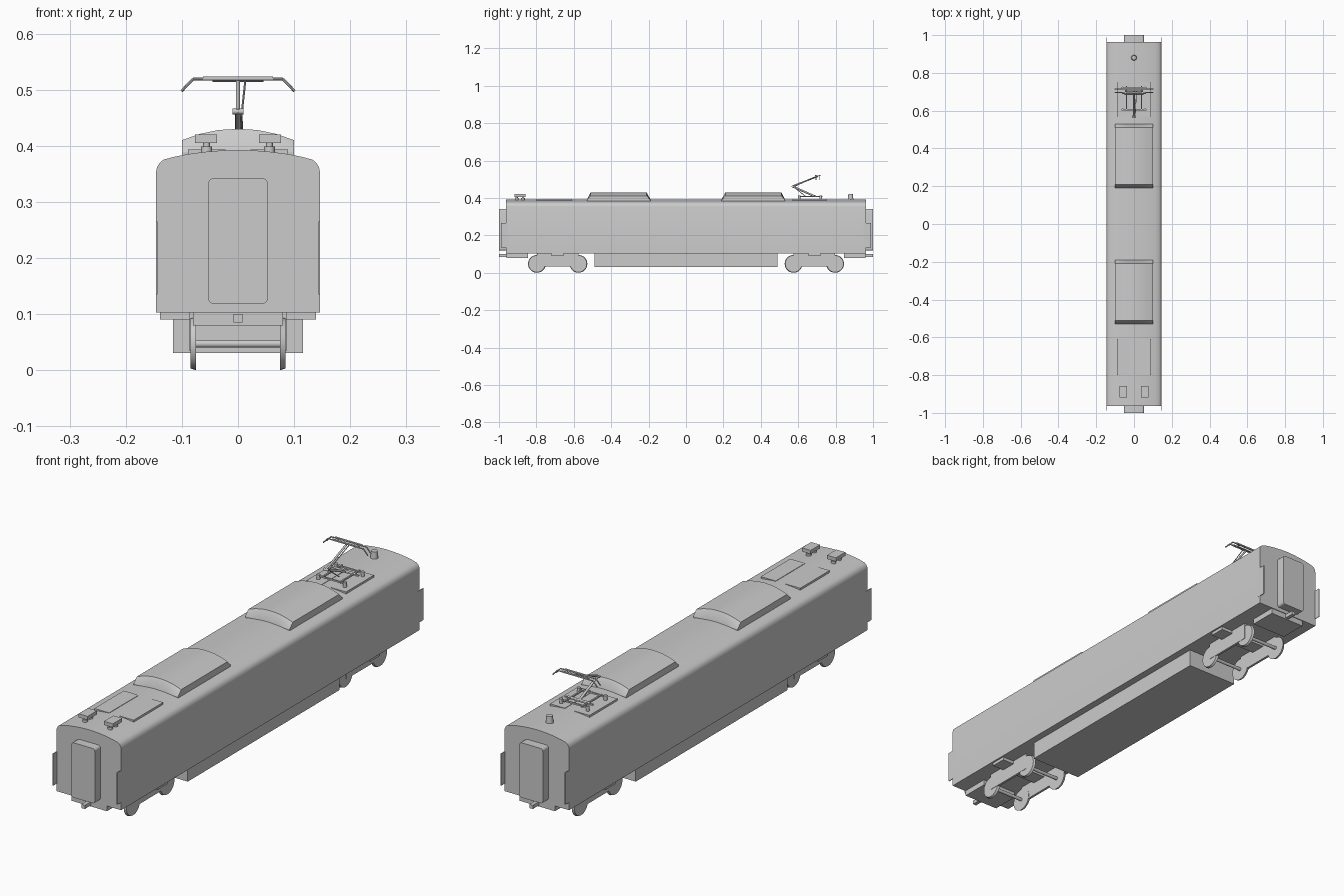
import bpy, bmesh, math
from mathutils import Vector

if "Cube" in bpy.data.objects:
    bpy.data.objects.remove(bpy.data.objects["Cube"])


def finish(bm, name, smooth=True):
    bmesh.ops.recalc_face_normals(bm, faces=bm.faces[:])
    me = bpy.data.meshes.new(name)
    bm.to_mesh(me)
    bm.free()
    ob = bpy.data.objects.new(name, me)
    bpy.context.collection.objects.link(ob)
    if smooth:
        bpy.ops.object.select_all(action='DESELECT')
        ob.select_set(True)
        bpy.context.view_layer.objects.active = ob
        bpy.ops.object.shade_smooth_by_angle(angle=math.radians(35))
    return ob


def box(name, x0, x1, y0, y1, z0, z1):
    bm = bmesh.new()
    bmesh.ops.create_cube(bm, size=1)
    for v in bm.verts:
        v.co = Vector(((x0, x1)[v.co.x > 0], (y0, y1)[v.co.y > 0], (z0, z1)[v.co.z > 0]))
    return finish(bm, name, False)


def loft(name, rings, smooth=True):
    """Skin a list of equal-length closed rings and cap both ends."""
    bm = bmesh.new()
    vs = [[bm.verts.new(p) for p in r] for r in rings]
    n = len(vs[0])
    for a, b in zip(vs, vs[1:]):
        for i in range(n):
            bm.faces.new((a[i], a[(i + 1) % n], b[(i + 1) % n], b[i]))
    bm.faces.new(vs[0])
    bm.faces.new(vs[-1])
    return finish(bm, name, smooth)


def rod(name, a, b, r, r2=None, seg=12):
    a, b = Vector(a), Vector(b)
    d = b - a
    bm = bmesh.new()
    bmesh.ops.create_cone(bm, cap_ends=True, segments=seg, radius1=r,
                          radius2=r if r2 is None else r2, depth=d.length)
    q = d.to_track_quat('Z', 'Y')
    for v in bm.verts:
        v.co = q @ v.co + (a + b) / 2
    return finish(bm, name)


def mirrored(half):
    return half + [(-x, z) for x, z in reversed(half) if x > 0]


# Car body: constant section with rounded cantrail and shallow roof
half = [(0.146, 0.103), (0.146, 0.353), (0.1445, 0.361), (0.140, 0.369), (0.133, 0.375),
        (0.115, 0.380), (0.09, 0.385), (0.06, 0.389), (0.03, 0.3915), (0, 0.3925)]
sec = mirrored(half)
loft("car_body", [[(x, y, z) for x, z in sec] for y in (-0.963, 0.963)])

# Roof equipment pods with sloped ends
low = mirrored([(0.1, 0.38), (0.1, 0.388), (0.1, 0.389), (0.05, 0.390), (0, 0.391)])
top = mirrored([(0.1, 0.38), (0.1, 0.41), (0.068, 0.421), (0.035, 0.428), (0, 0.43)])
for name, c in (("front_roof_pod", -0.36), ("rear_roof_pod", 0.36)):
    loft(name, [[(x, c + d, z) for x, z in p]
                for p, d in ((low, -0.17), (top, -0.15), (top, 0.15), (low, 0.17))])

# Underfloor equipment box
box("underfloor_box", -0.116, 0.116, -0.49, 0.49, 0.031, 0.104)

for s, end in ((-1, "front"), (1, "rear")):
    # Gangway: rounded rectangle
    ring = []
    for cx, cz, a0 in ((0.043, 0.332, 0), (-0.043, 0.332, 90), (-0.043, 0.128, 180), (0.043, 0.128, 270)):
        for k in range(5):
            a = math.radians(a0 + 22.5 * k)
            ring.append((cx + 0.01 * math.cos(a), cz + 0.01 * math.sin(a)))
    loft(end + "_gangway", [[(x, y, z) for x, z in ring] for y in (0.955 * s, 1.0 * s)])

    # Coupler, its mounting block and side fins
    box(end + "_coupler", -0.008, 0.008, *sorted((0.9 * s, 1.0 * s)), 0.085, 0.100)
    box(end + "_coupler_block", -0.08, 0.08, *sorted((0.845 * s, 0.96 * s)), 0.08, 0.104)
    for m in (-1, 1):
        box(end + "_corner_fin", *sorted((0.1435 * m, 0.1465 * m)),
            *sorted((0.95 * s, 0.988 * s)), 0.135, 0.265)

    # Bogie: bolster, side frames, axles and wheels
    yc = 0.686 * s
    box(end + "_bogie_bolster", -0.139, 0.139, yc - 0.032, yc + 0.032, 0.09, 0.104)
    for m in (-1, 1):
        box(end + "_bogie_frame", *sorted((0.076 * m, 0.086 * m)), yc - 0.11, yc + 0.11, 0.034, 0.104)
    for dy in (-0.111, 0.111):
        y = yc + dy
        rod(end + "_axle", (-0.08, y, 0.047), (0.08, y, 0.047), 0.007)
        for m in (-1, 1):
            rod(end + "_wheel", (0.075 * m, y, 0.0475), (0.0845 * m, y, 0.0475), 0.0475, 0.0445, 32)

# Roof plates on either side of the centre line
for m in (-1, 1):
    for name, y0, y1 in (("front_roof_plate", -0.80, -0.61), ("pantograph_plate", 0.57, 0.75)):
        box(name, *sorted((0.022 * m, 0.089 * m)), y0, y1, 0.38, 0.3935)

    # Small raised roof boxes on feet
    box("roof_box", *sorted((0.037 * m, 0.077 * m)), -0.918, -0.857, 0.405, 0.420)
    for y in (-0.905, -0.872):
        rod("roof_box_foot", (0.056 * m, y, 0.385), (0.056 * m, y, 0.407), 0.006)
        rod("roof_box_foot_base", (0.056 * m, y, 0.385), (0.056 * m, y, 0.399), 0.010)

# Rear roof vent
rod("roof_vent", (0, 0.88, 0.388), (0, 0.88, 0.42), 0.015, 0.012, 24)

# Pantograph base frame on insulators
for m in (-1, 1):
    box("pantograph_base_rail", *sorted((0.037 * m, 0.043 * m)), 0.60, 0.73, 0.405, 0.411)
    for y in (0.605, 0.72):
        rod("insulator", (0.06 * m, y, 0.388), (0.06 * m, y, 0.413), 0.007)
for y in (0.605, 0.69, 0.72):
    box("pantograph_base_bar", -0.063, 0.063, y - 0.003, y + 0.003, 0.404, 0.410)

# Folding arm
rod("lower_arm", (0, 0.69, 0.408), (0, 0.568, 0.462), 0.005)
rod("lower_link", (0.008, 0.64, 0.408), (0.006, 0.58, 0.455), 0.002, seg=8)
rod("knee_joint", (-0.01, 0.57, 0.461), (0.01, 0.57, 0.461), 0.005)
rod("upper_arm", (0, 0.568, 0.462), (0, 0.705, 0.516), 0.004)
rod("upper_link", (0.007, 0.58, 0.461), (0.013, 0.70, 0.516), 0.0018, seg=8)
rod("arm_pivot", (-0.05, 0.69, 0.411), (0.05, 0.69, 0.411), 0.004)

# Collector head with down-turned horns
path = [(-0.101, 0.497), (-0.080, 0.519), (0.080, 0.519), (0.101, 0.497)]
for y in (0.695, 0.715):
    for (xa, za), (xb, zb) in zip(path, path[1:]):
        rod("collector_bar", (xa, y, za), (xb, y, zb), 0.0025, seg=8)
    box("contact_strip", -0.062, 0.062, y - 0.004, y + 0.004, 0.518, 0.523)
for x in (-0.045, 0.045):
    rod("collector_tie", (x, 0.695, 0.518), (x, 0.715, 0.518), 0.002, seg=8)
rod("collector_yoke", (-0.045, 0.705, 0.516), (0.045, 0.705, 0.516), 0.0025, seg=8)
